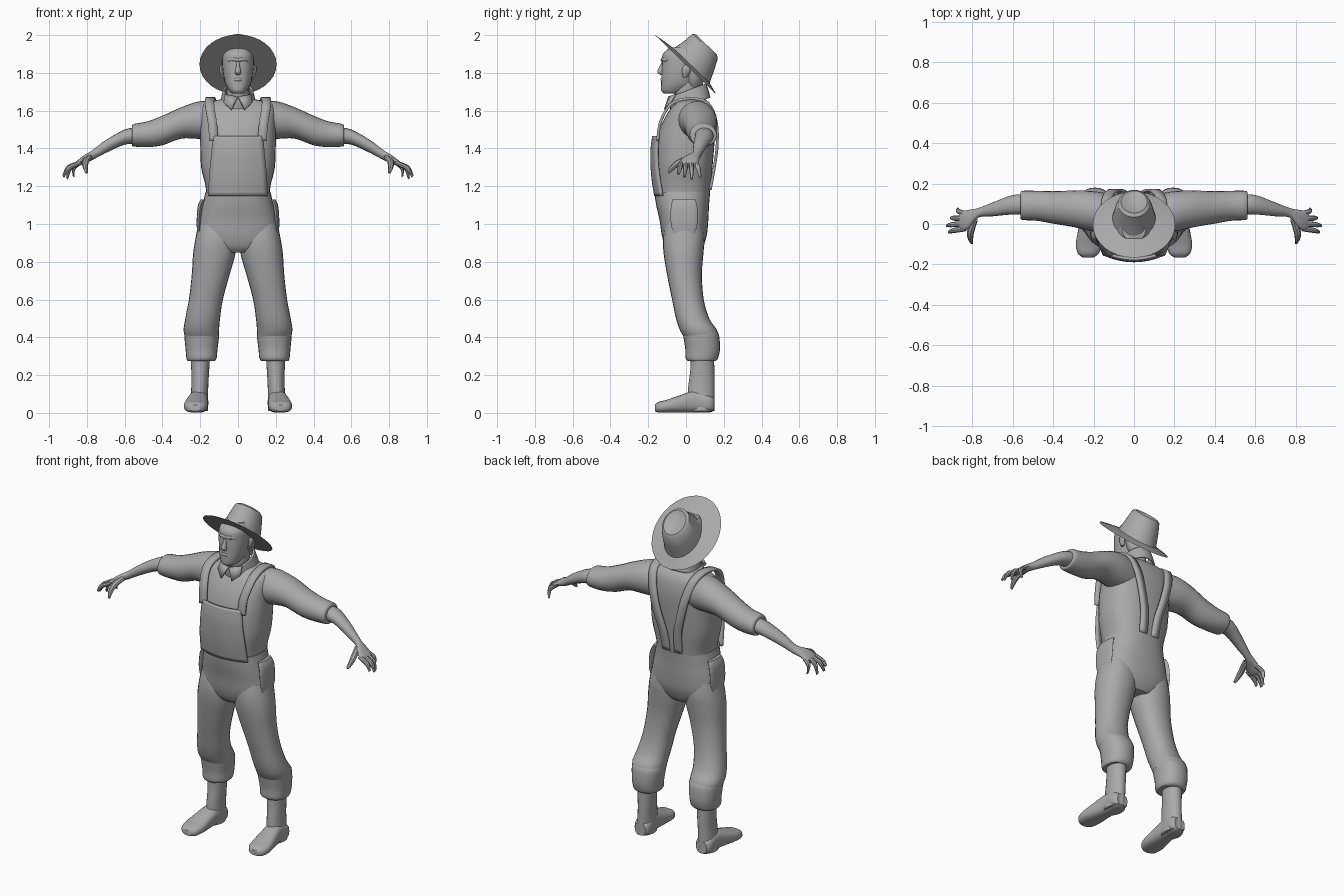
import bpy, bmesh, math
from mathutils import Vector

mat = bpy.data.materials.new("clay grey")
mat.diffuse_color = (0.4, 0.4, 0.4, 1)
X, Y, Z = Vector((1, 0, 0)), Vector((0, 1, 0)), Vector((0, 0, 1))


def finish(name, bm, mirror=False, thick=0):
    bmesh.ops.recalc_face_normals(bm, faces=bm.faces)
    me = bpy.data.meshes.new(name)
    bm.to_mesh(me)
    bm.free()
    me.materials.append(mat)
    ob = bpy.data.objects.new(name, me)
    bpy.context.collection.objects.link(ob)
    if thick:
        m = ob.modifiers.new("thickness", 'SOLIDIFY')
        m.thickness, m.offset = thick, 0
    if mirror:
        m = ob.modifiers.new("mirror", 'MIRROR')
        m.use_mirror_merge = False
    bpy.context.view_layer.objects.active = ob
    ob.select_set(True)
    bpy.ops.object.shade_smooth_by_angle(angle=math.radians(40))
    ob.select_set(False)
    return ob


def smooth_rows(rows, steps):
    """Catmull-Rom through the section rows."""
    out = []
    for i in range(len(rows) - 1):
        p = [Vector(rows[min(max(i + k, 0), len(rows) - 1)]) for k in (-1, 0, 1, 2)]
        for s in range(steps):
            t = s / steps
            out.append(0.5 * (2 * p[1] + (p[2] - p[0]) * t
                              + (2 * p[0] - 5 * p[1] + 4 * p[2] - p[3]) * t * t
                              + (3 * p[1] - p[0] - 3 * p[2] + p[3]) * t ** 3))
    return out + [Vector(rows[-1])]


def loft(name, rows, u, v, n=24, steps=4, power=2.0, mirror=False, cap=True, thick=0):
    """Skin of oval sections (x, y, z, half size along u, half size along v)."""
    bm = bmesh.new()
    rings = []
    for r in smooth_rows(rows, steps):
        ring = []
        for k in range(n):
            a = 2 * math.pi * k / n
            c, s = math.cos(a), math.sin(a)
            c = math.copysign(abs(c) ** (2 / power), c)
            s = math.copysign(abs(s) ** (2 / power), s)
            ring.append(bm.verts.new(Vector(r[:3]) + u * (r[3] * c) + v * (r[4] * s)))
        rings.append(ring)
    for a, b in zip(rings, rings[1:]):
        for k in range(n):
            bm.faces.new((a[k], a[(k + 1) % n], b[(k + 1) % n], b[k]))
    if cap:
        bm.faces.new(rings[0])
        bm.faces.new(rings[-1])
    return finish(name, bm, mirror, thick)


def body(name, rows, **kw):
    """Upright loft from rows of (height, half width, front y, back y)."""
    return loft(name, [(0, (f + b) / 2, z, w, (b - f) / 2) for z, w, f, b in rows], X, Y, **kw)


def strip(name, rows, width, mirror=True, thick=0.015):
    """Flat band that follows a path, wide along x."""
    bm = bmesh.new()
    pairs = [[bm.verts.new((p[0] + d, p[1], p[2])) for d in (-width, width)]
             for p in smooth_rows(rows, 4)]
    for a, b in zip(pairs, pairs[1:]):
        bm.faces.new((a[0], a[1], b[1], b[0]))
    return finish(name, bm, mirror, thick)


# Shirt body and trouser seat
body("shirt", [(1.12, .165, -.15, .12), (1.2, .172, -.155, .13), (1.3, .195, -.158, .14),
               (1.42, .2, -.156, .15), (1.52, .2, -.132, .155), (1.6, .2, -.09, .145),
               (1.64, .175, -.055, .125), (1.66, .09, -.04, .1)], power=2.5, n=32)
body("trouser_seat", [(.85, .1, -.085, .07), (.88, .16, -.11, .09), (.94, .21, -.128, .11),
                      (1.02, .205, -.14, .118), (1.1, .188, -.158, .122),
                      (1.17, .172, -.168, .128)], power=2.4, n=32)

# Trouser legs and rolled cuffs
loft("trouser_leg", [(.115, -.01, 1.0, .095, .1), (.118, -.012, .92, .108, .11),
                     (.126, -.013, .84, .112, .105), (.145, -.008, .73, .1, .092),
                     (.17, .01, .6, .09, .084), (.187, .035, .5, .092, .088),
                     (.194, .065, .44, .094, .098), (.19, .08, .4, .09, .09)],
     X, Y, power=2.2, mirror=True)
loft("trouser_cuff", [(.194, .07, .44, .088, .09), (.192, .08, .41, .092, .095),
                      (.193, .088, .34, .085, .092), (.193, .084, .29, .08, .086),
                      (.195, .083, .275, .072, .074)], X, Y, power=2.2, mirror=True)

# Boots
loft("boot_shaft", [(.2, .088, .34, .055, .06), (.2, .086, .22, .047, .064),
                    (.203, .08, .12, .045, .07), (.208, .08, .01, .05, .07)],
     X, Y, mirror=True)
loft("boot_foot", [(.206, .147, .045, .035, .035), (.207, .12, .05, .05, .048),
                   (.21, .05, .06, .05, .058), (.218, -.03, .048, .058, .046),
                   (.224, -.1, .036, .063, .034), (.226, -.145, .03, .052, .028),
                   (.226, -.165, .025, .028, .016)], X, Z, power=2.6, mirror=True)

# Sleeves, forearms and hands
loft("sleeve", [(.1, .05, 1.545, .095, .1), (.2, .062, 1.55, .1, .1), (.3, .075, 1.535, .09, .083),
                (.4, .082, 1.495, .08, .078), (.48, .09, 1.475, .074, .068),
                (.55, .092, 1.47, .072, .06), (.562, .092, 1.467, .06, .05)],
     Y, Z, mirror=True)
loft("forearm", [(.52, .095, 1.47, .05, .045), (.6, .095, 1.46, .048, .04),
                 (.7, .072, 1.41, .034, .034), (.77, .055, 1.365, .024, .026),
                 (.815, .025, 1.342, .045, .022), (.85, .015, 1.32, .05, .017),
                 (.865, .015, 1.31, .042, .012)], Y, Z, n=16, mirror=True)
fingers = [(-.024, -.04, .915, 1.265), (.002, -.008, .925, 1.25),
           (.028, .03, .905, 1.24), (.052, .075, .87, 1.25)]
for i, (y0, y1, x, z) in enumerate(fingers):
    loft("finger_%d" % (i + 1), [(.835, y0, 1.325, .013, .013),
                                 ((x + .87) / 2, (y0 + y1) / 2, 1.298, .013, .013),
                                 (x, y1, z, .007, .007)],
         Y, Vector((.7, 0, .7)), n=8, mirror=True)
loft("thumb", [(.79, .02, 1.352, .018, .016), (.808, -.04, 1.325, .018, .016),
               (.808, -.075, 1.295, .013, .013), (.802, -.095, 1.272, .007, .007)],
     X, Vector((0, -.6, .8)), n=8, mirror=True)

# Overall bib with a curved front
bm = bmesh.new()
grid = []
for x, y, z, w in [Vector(r) for r in smooth_rows([(0, -.162, 1.15, .155), (0, -.178, 1.26, .15),
                                                   (0, -.182, 1.38, .138), (0, -.172, 1.465, .132)], 4)]:
    grid.append([bm.verts.new((w * k / 6, y + 1.5 * (w * k / 6) ** 2, z)) for k in range(-6, 7)])
for a, b in zip(grid, grid[1:]):
    for k in range(12):
        bm.faces.new((a[k], a[k + 1], b[k + 1], b[k]))
finish("bib", bm, thick=.014)

# Shoulder straps, front over to the back
strip("shoulder_strap", [(.128, -.15, 1.44), (.135, -.138, 1.53), (.148, -.1, 1.61),
                         (.15, -.05, 1.65), (.145, .04, 1.664), (.135, .12, 1.635),
                         (.11, .16, 1.54), (.08, .165, 1.42), (.05, .15, 1.3),
                         (.04, .128, 1.18)], .024)

# Hip pockets standing proud of the seat
loft("hip_pocket", [(.185, -.01, 1.13, .014, .06), (.2, -.01, 1.09, .014, .07),
                    (.207, -.01, 1.0, .012, .07), (.205, -.01, .93, .008, .05)],
     X, Y, n=16, mirror=True)

# Neck and collar
body("neck", [(1.62, .07, -.05, .09), (1.7, .06, -.065, .075), (1.78, .062, -.06, .075)])
loft("collar", [(0, .025, 1.63, .095, .1), (0, .015, 1.675, .083, .098),
                (0, .01, 1.707, .075, .092)], X, Vector((0, 1, .38)), cap=False, thick=.01)
bm = bmesh.new()
bm.faces.new([bm.verts.new(p) for p in ((.002, -.09, 1.672), (.07, -.058, 1.685),
                                        (.075, -.085, 1.64), (.035, -.112, 1.605))])
finish("collar_flap", bm, True, .01)

# Head, nose, brow, ears and hair at the back
body("head", [(1.69, .03, -.115, -.03), (1.705, .046, -.13, .0), (1.74, .066, -.132, .05),
              (1.79, .078, -.13, .078), (1.85, .084, -.127, .09), (1.9, .08, -.122, .08),
              (1.935, .06, -.085, .06)], power=2.2)
loft("nose", [(0, -.118, 1.862, .008, .008), (0, -.128, 1.835, .01, .012),
              (0, -.135, 1.805, .016, .017), (0, -.127, 1.79, .012, .01)], X, Y, n=12)
loft("brow", [(0, -.126, 1.868, .008, .009), (.03, -.122, 1.872, .008, .01),
              (.058, -.098, 1.866, .006, .007)], Y, Z, n=10, mirror=True)
loft("lips", [(0, -.13, 1.765, .006, .009), (.014, -.128, 1.764, .006, .008),
              (.028, -.118, 1.762, .004, .004)], Y, Z, n=10, mirror=True)
loft("ear", [(.078, -.005, 1.775, .008, .01), (.084, 0, 1.8, .012, .02),
             (.087, .003, 1.825, .011, .022), (.084, .003, 1.842, .006, .012)],
     X, Y, n=12, mirror=True)
body("back_hair", [(1.72, .05, .0, .082), (1.76, .074, -.01, .094), (1.82, .086, -.02, .098)])

# Hat tipped backward: brim, crown and pinched top
tilt = Vector((0, .72, -.695))
loft("hat", [(0, -.003, 1.845, .2, .223), (0, .01, 1.842, .15, .175), (0, .028, 1.836, .104, .13),
             (0, .07, 1.892, .09, .106), (0, .1, 1.94, .076, .09), (0, .106, 1.947, .064, .076),
             (0, .096, 1.934, .03, .05)], X, tilt, n=32, steps=1, thick=.008)
